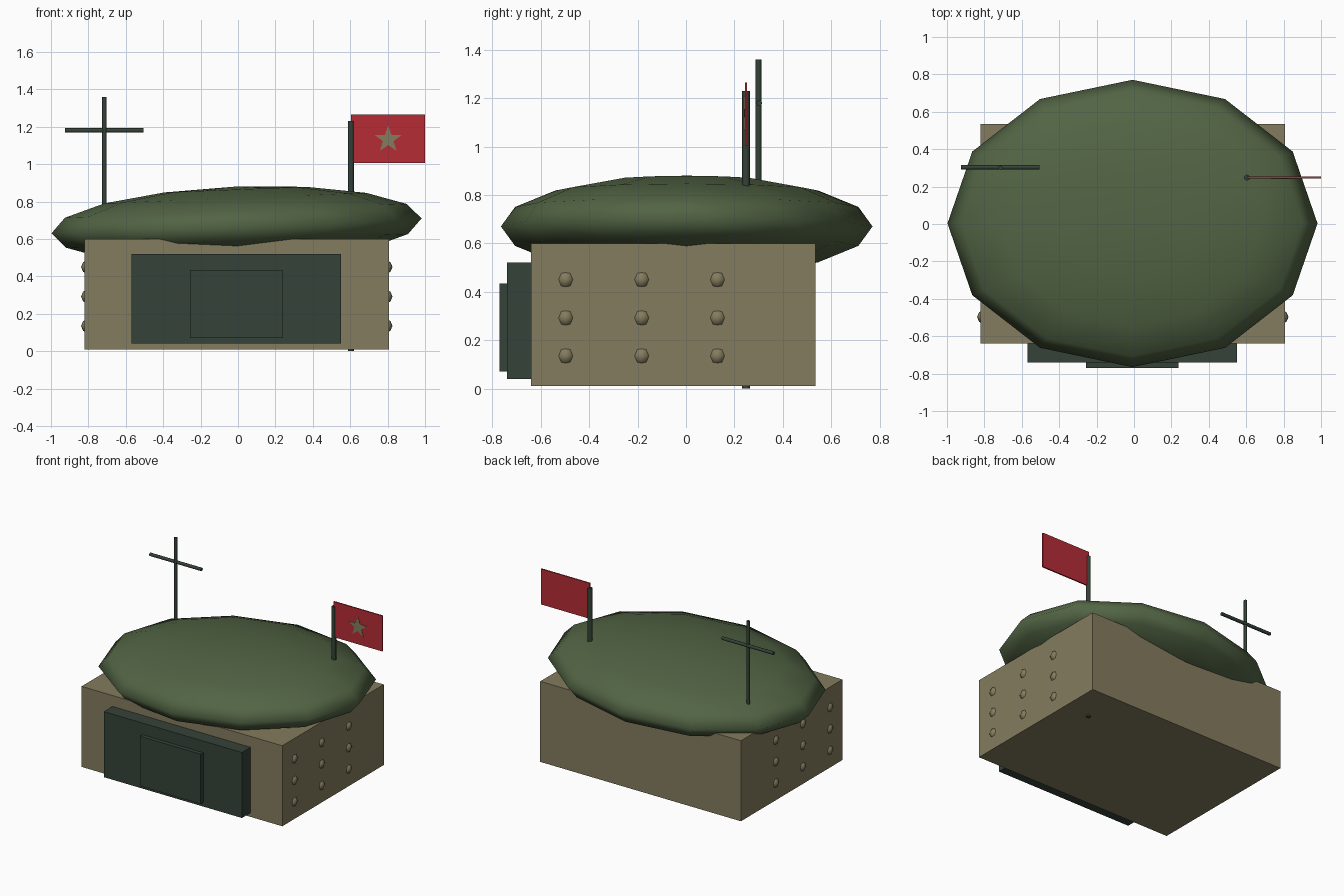
import bpy
import bmesh
import math
from mathutils import Matrix, Vector

default = bpy.data.objects.get("Cube")
if default:
    bpy.data.objects.remove(default, do_unlink=True)


def make_material(name, rgb):
    linear = [((c / 255 + 0.055) / 1.055) ** 2.4 for c in rgb] + [1.0]
    mat = bpy.data.materials.new(name)
    mat.use_nodes = True
    mat.diffuse_color = linear
    bsdf = next(n for n in mat.node_tree.nodes if n.type == "BSDF_PRINCIPLED")
    bsdf.inputs["Base Color"].default_value = linear
    bsdf.inputs["Roughness"].default_value = 0.8
    return mat


TAN = make_material("sand tan", (132, 124, 94))
GREEN = make_material("olive green", (82, 100, 68))
DARK = make_material("dark green grey", (53, 66, 56))
RED = make_material("flag red", (182, 44, 54))


def finish(bm, name, mat, smooth=None):
    """Turn a bmesh into an object; smooth is an edge angle in degrees."""
    bmesh.ops.recalc_face_normals(bm, faces=bm.faces)
    mesh = bpy.data.meshes.new(name)
    bm.to_mesh(mesh)
    bm.free()
    mesh.materials.append(mat)
    obj = bpy.data.objects.new(name, mesh)
    bpy.context.collection.objects.link(obj)
    if smooth:
        bpy.ops.object.select_all(action="DESELECT")
        obj.select_set(True)
        bpy.context.view_layer.objects.active = obj
        bpy.ops.object.shade_smooth_by_angle(angle=math.radians(smooth))
    return obj


def box(name, low, high, mat):
    low, high = Vector(low), Vector(high)
    bm = bmesh.new()
    place = Matrix.Translation((low + high) / 2) @ Matrix.Diagonal((*(high - low), 1))
    bmesh.ops.create_cube(bm, size=1, matrix=place)
    return finish(bm, name, mat)


def rod(name, start, end, radius, mat):
    start, end = Vector(start), Vector(end)
    axis = end - start
    turn = axis.to_track_quat("Z", "Y").to_matrix().to_4x4()
    bm = bmesh.new()
    bmesh.ops.create_cone(bm, cap_ends=True, segments=8, radius1=radius, radius2=radius,
                          depth=axis.length,
                          matrix=Matrix.Translation((start + end) / 2) @ turn)
    return finish(bm, name, mat, 50)


# Bunker body and stepped front door
box("bunker_body", (-0.82, -0.64, 0.01), (0.807, 0.535, 0.6), TAN)
box("door_frame", (-0.57, -0.74, 0.04), (0.55, -0.62, 0.52), DARK)
box("door_panel", (-0.257, -0.77, 0.07), (0.237, -0.73, 0.435), DARK)

# Tilted, flattened dome roof
bm = bmesh.new()
bmesh.ops.create_uvsphere(
    bm, u_segments=12, v_segments=8, radius=1,
    matrix=Matrix.Translation((-0.008, 0.003, 0.67))
    @ Matrix.Rotation(math.radians(-2.3), 4, "Y")
    @ Matrix.Diagonal((0.99, 0.768, 0.21, 1)))
finish(bm, "dome_roof", GREEN, 180)

# Rivets in a grid on both side walls
for side, x in (("left", 0.789), ("right", -0.802)):
    bm = bmesh.new()
    for y in (-0.497, -0.183, 0.13):
        for z in (0.135, 0.292, 0.45):
            bmesh.ops.create_uvsphere(bm, u_segments=8, v_segments=4, radius=0.037,
                                      matrix=Matrix.Translation((x, y, z)))
    finish(bm, side + "_rivets", TAN, 180)

# Antenna mast and crossbar
rod("antenna_mast", (-0.714, 0.3, 0.65), (-0.714, 0.3, 1.36), 0.012, DARK)
rod("antenna_crossbar", (-0.925, 0.303, 1.18), (-0.505, 0.303, 1.18), 0.012, DARK)

# Flag pole, flag and star plate
rod("flag_pole", (0.604, 0.248, 0), (0.604, 0.248, 1.23), 0.016, DARK)
box("flag", (0.604, 0.243, 1.005), (1.0, 0.253, 1.265), RED)

bm = bmesh.new()
outline = []
for i in range(10):
    radius = 0.03 if i % 2 else 0.075
    angle = math.pi / 2 + i * math.pi / 5
    outline.append(bm.verts.new((0.803 + radius * math.cos(angle), 0.24,
                                 1.132 + radius * math.sin(angle))))
face = bm.faces.new(outline)
extruded = bmesh.ops.extrude_face_region(bm, geom=[face])["geom"]
bmesh.ops.translate(bm, vec=(0, 0.005, 0),
                    verts=[v for v in extruded if isinstance(v, bmesh.types.BMVert)])
finish(bm, "flag_star", TAN)
